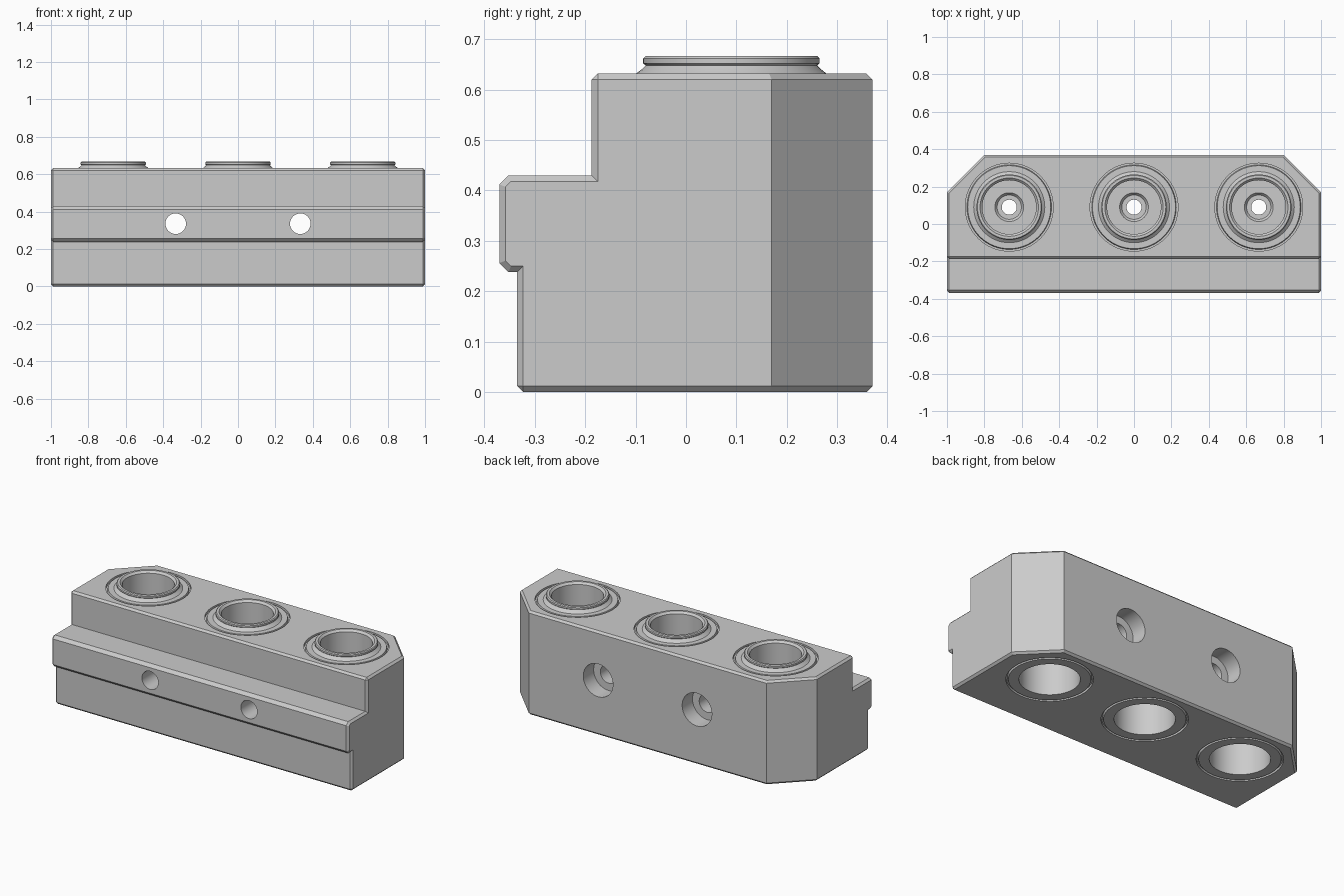
import bpy, bmesh, math
from mathutils import Matrix, Vector

if "Cube" in bpy.data.objects:
    bpy.data.objects.remove(bpy.data.objects["Cube"])

steel = bpy.data.materials.new("grey steel")
steel.use_nodes = True
colour = (0.6, 0.6, 0.6, 1)
steel.diffuse_color = colour
steel.node_tree.nodes["Principled BSDF"].inputs["Base Color"].default_value = colour

BUSH_X, BUSH_Y = (-0.667, 0, 0.667), 0.09
BOLT_X, BOLT_Z = (-0.333, 0.333), 0.335


def make_object(name, bm):
    bmesh.ops.recalc_face_normals(bm, faces=bm.faces)
    mesh = bpy.data.meshes.new(name)
    bm.to_mesh(mesh)
    bm.free()
    mesh.materials.append(steel)
    obj = bpy.data.objects.new(name, mesh)
    bpy.context.collection.objects.link(obj)
    return obj


def activate(obj):
    bpy.ops.object.select_all(action="DESELECT")
    obj.select_set(True)
    bpy.context.view_layer.objects.active = obj


def smooth(obj):
    activate(obj)
    bpy.ops.object.shade_smooth_by_angle(angle=math.radians(25))


def lathe(name, profile, matrix, steps=64):
    """Spin a closed (radius, height) profile about its own z axis."""
    bm = bmesh.new()
    verts = [bm.verts.new((r, 0, z)) for r, z in profile]
    edges = [bm.edges.new((a, b)) for a, b in zip(verts, verts[1:] + verts[:1])]
    bmesh.ops.spin(bm, geom=verts + edges, cent=(0, 0, 0), axis=(0, 0, 1),
                   angle=math.tau, steps=steps)
    bmesh.ops.remove_doubles(bm, verts=bm.verts, dist=1e-5)
    bmesh.ops.transform(bm, matrix=matrix, verts=bm.verts)
    return make_object(name, bm)


def cylinder(bm, radius, depth, matrix):
    bmesh.ops.create_cone(bm, cap_ends=True, segments=64, radius1=radius,
                          radius2=radius, depth=depth, matrix=matrix)


# Block: stepped side profile extruded along x
profile = [(-0.335, 0), (-0.335, 0.238), (-0.352, 0.238), (-0.37, 0.256),
           (-0.37, 0.412), (-0.352, 0.43), (-0.187, 0.43), (-0.187, 0.632),
           (0.37, 0.632), (0.37, 0)]
bm = bmesh.new()
face = bm.faces.new([bm.verts.new((-1, y, z)) for y, z in profile])
ext = bmesh.ops.extrude_face_region(bm, geom=[face])
bmesh.ops.translate(bm, vec=(2, 0, 0),
                    verts=[v for v in ext["geom"] if isinstance(v, bmesh.types.BMVert)])
bmesh.ops.recalc_face_normals(bm, faces=bm.faces)

# Slanted back corners
for side in (-1, 1):
    cut = bmesh.ops.bisect_plane(bm, geom=bm.verts[:] + bm.edges[:] + bm.faces[:],
                                 plane_co=(side, 0.17, 0), plane_no=(side, 1, 0),
                                 clear_outer=True)
    rim = [e for e in cut["geom_cut"] if isinstance(e, bmesh.types.BMEdge)]
    bmesh.ops.contextual_create(bm, geom=rim)
bmesh.ops.recalc_face_normals(bm, faces=bm.faces)

# Fine chamfer on the square outer edges
sharp = [e for e in bm.edges if e.calc_face_angle_signed(0) > math.radians(60)]
bmesh.ops.bevel(bm, geom=sharp, offset=0.012, offset_type="OFFSET", segments=1,
                profile=0.5, affect="EDGES", clamp_overlap=True)
block = make_object("block", bm)

# Cutters: bushing seats, bolt holes and their counterbores
bore_sets = []
seat = bmesh.new()
for x in BUSH_X:
    cylinder(seat, 0.235, 2, Matrix.Translation((x, BUSH_Y, 0.3)))
bore_sets.append(make_object("seat_cutter", seat))
turn = Matrix.Rotation(math.pi / 2, 4, "X")
for label, radius, depth, y in (("bolt_cutter", 0.055, 2, 0), ("counterbore_cutter", 0.1, 0.4, 0.47)):
    bm = bmesh.new()
    for x in BOLT_X:
        cylinder(bm, radius, depth, Matrix.Translation((x, y, BOLT_Z)) @ turn)
    bore_sets.append(make_object(label, bm))
for cutter in bore_sets:
    cutter.hide_render = True
    mod = block.modifiers.new("cut", "BOOLEAN")
    mod.operation, mod.solver, mod.object = "DIFFERENCE", "EXACT", cutter
    activate(block)
    bpy.ops.object.modifier_apply(modifier=mod.name)
    bpy.data.objects.remove(cutter)
smooth(block)

# Bushings: grooved rims, flared collar, open cups and a pierced web
bushing = [(0.235, 0.015), (0.226, 0.015), (0.222, 0), (0.165, 0),
           (0.165, 0.25), (0.04, 0.25), (0.04, 0.33), (0.065, 0.33),
           (0.077, 0.345), (0.144, 0.345), (0.144, 0.655), (0.156, 0.667),
           (0.17, 0.667), (0.175, 0.662), (0.175, 0.652), (0.17, 0.648),
           (0.177, 0.641), (0.19, 0.631), (0.222, 0.631), (0.226, 0.617),
           (0.235, 0.617)]
for name, x in zip(("right_bushing", "middle_bushing", "left_bushing"), BUSH_X):
    smooth(lathe(name, bushing, Matrix.Translation((x, BUSH_Y, 0))))
